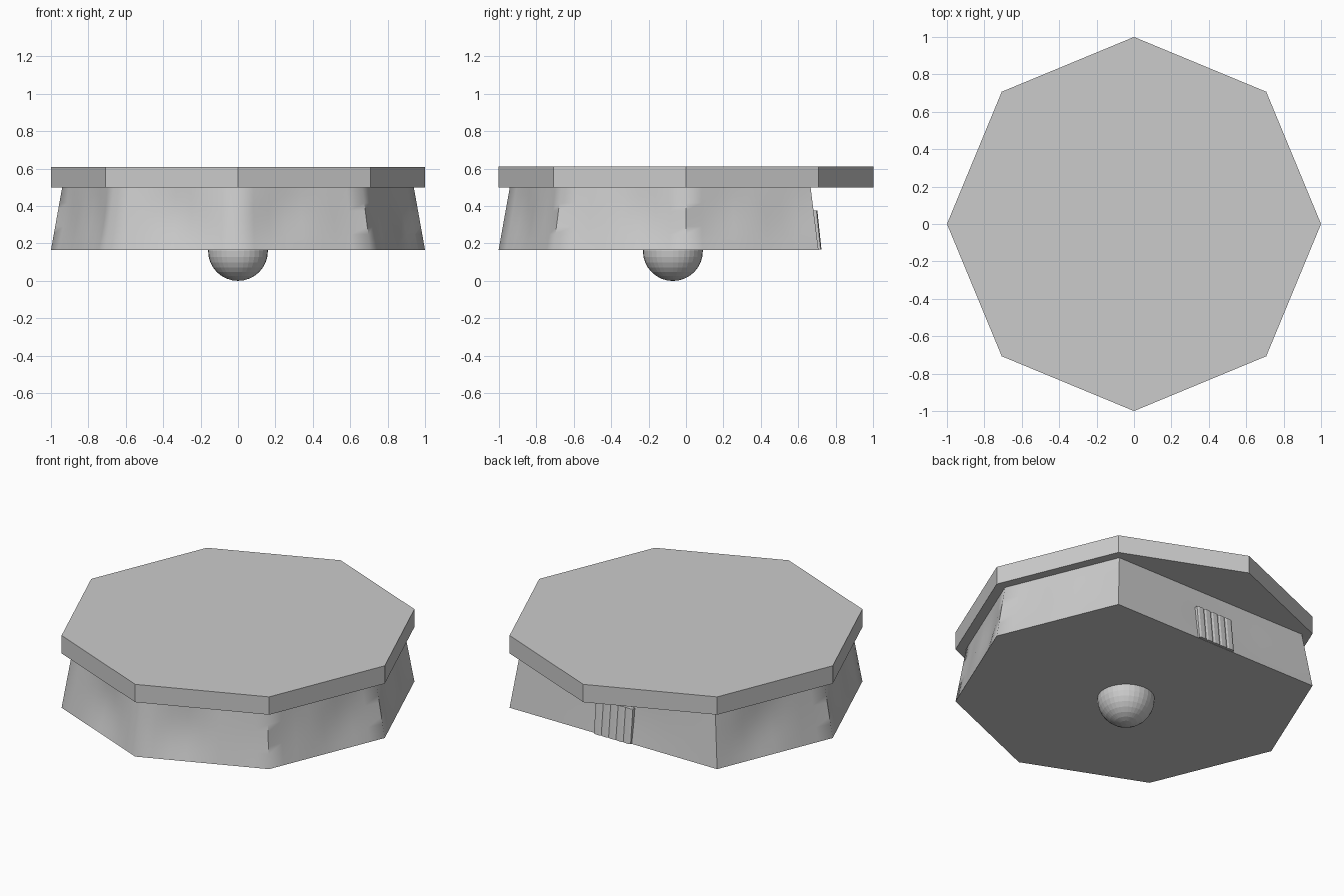
import bpy, bmesh, math
from mathutils import Vector

if "Cube" in bpy.data.objects:
    bpy.data.objects.remove(bpy.data.objects["Cube"])


def make(name, bm, angle=None):
    bmesh.ops.recalc_face_normals(bm, faces=bm.faces)
    me = bpy.data.meshes.new(name)
    bm.to_mesh(me)
    bm.free()
    ob = bpy.data.objects.new(name, me)
    bpy.context.collection.objects.link(ob)
    if angle:
        bpy.ops.object.select_all(action='DESELECT')
        ob.select_set(True)
        bpy.context.view_layer.objects.active = ob
        bpy.ops.object.shade_smooth_by_angle(angle=math.radians(angle))
    return ob


def loft(name, rings, angle=None):
    bm = bmesh.new()
    loops = [[bm.verts.new(p) for p in ring] for ring in rings]
    n = len(loops[0])
    for a, b in zip(loops, loops[1:]):
        for i in range(n):
            j = (i + 1) % n
            bm.faces.new((a[i], a[j], b[j], b[i]))
    bm.faces.new(loops[0][::-1])
    bm.faces.new(loops[-1])
    return make(name, bm, angle)


corners = [Vector((math.cos(k * math.pi / 4), math.sin(k * math.pi / 4), 0)) for k in range(8)]

# Octagonal lid
loft("lid", [[c + Vector((0, 0, z)) for c in corners] for z in (0.5, 0.61)])

# Tapered body: octagon with its back corner cut off, soft dents in the walls
Z0, Z1, SEG, ROWS = 0.165, 0.5, 8, 8
outline = [c for k, c in enumerate(corners) if k != 2]
rings = []
for r in range(ROWS + 1):
    t = r / ROWS
    ring = []
    for k, a in enumerate(outline):
        b = outline[(k + 1) % len(outline)]
        normal = Vector((b.y - a.y, a.x - b.x, 0)).normalized()
        for s in range(SEG):
            u = s / SEG
            p = a.lerp(b, u) * (1 - 0.06 * t)
            wave = math.sin(math.pi * u) * (0.5 + 0.5 * math.sin(9 * u + 2.3 * k))
            # the back wall carries the panel, so it is kept flatter
            depth = 0.006 if k == 1 else 0.022
            p -= normal * depth * wave * math.sin(math.pi * t)
            p.z = Z0 + (Z1 - Z0) * t
            ring.append(p)
    rings.append(ring)
loft("body", rings, 50)

# Ribbed panel on the back wall, following its slope
RIBS, W = 5, 0.125
profile = []
for i in range(RIBS):
    x0 = -W + 2 * W * i / RIBS
    x1 = x0 + 2 * W / RIBS
    profile += [(x0, 0.016), (x0 + 0.012, 0.021), (x1 - 0.012, 0.021)]
profile += [(W, 0.016), (W, -0.02), (-W, -0.02)]
loft("back_panel", [[Vector((x, y + wall, z)) for x, y in profile]
                    for z, wall in ((0.167, 0.702), (0.375, 0.68))])

# Round knob under the base
bm = bmesh.new()
bmesh.ops.create_uvsphere(bm, u_segments=32, v_segments=16, radius=0.16)
knob = make("bottom_knob", bm)
knob.location = (0, -0.07, 0.16)
